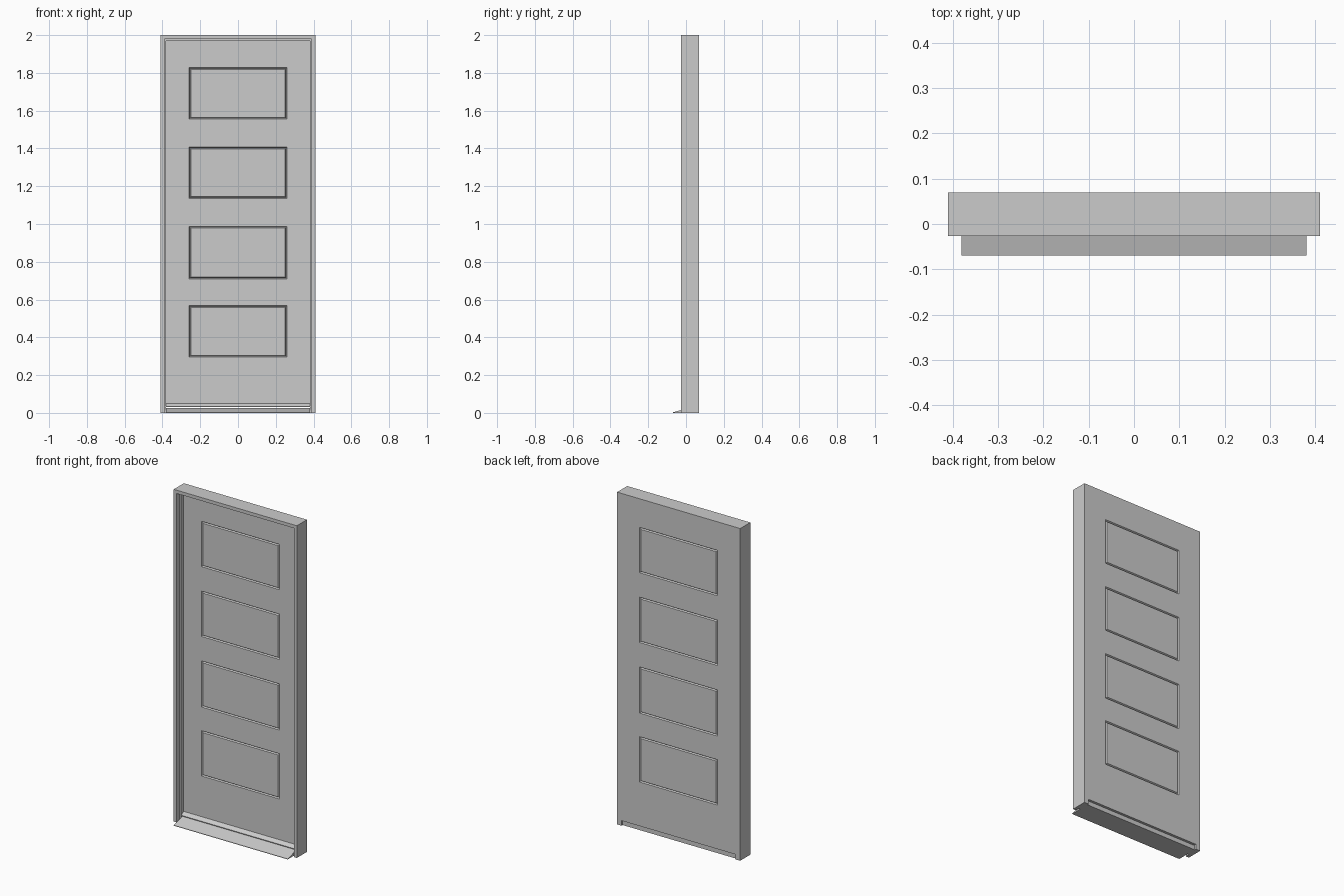
import bpy, bmesh
from mathutils import Vector

if "Cube" in bpy.data.objects:
    bpy.data.objects.remove(bpy.data.objects["Cube"])


def finish(name, bm):
    bmesh.ops.recalc_face_normals(bm, faces=bm.faces)
    me = bpy.data.meshes.new(name)
    bm.to_mesh(me)
    bm.free()
    ob = bpy.data.objects.new(name, me)
    bpy.context.collection.objects.link(ob)
    return ob


def prism(name, points, offset):
    """Extrude a closed 3D polygon along an offset vector."""
    bm = bmesh.new()
    face = bm.faces.new([bm.verts.new(p) for p in points])
    geo = bmesh.ops.extrude_face_region(bm, geom=[face], use_keep_orig=True)
    verts = [g for g in geo["geom"] if isinstance(g, bmesh.types.BMVert)]
    bmesh.ops.translate(bm, verts=verts, vec=Vector(offset))
    return finish(name, bm)


def u_frame(name, inner, top, y0, y1):
    """Two jambs and a head in one arch-shaped extrusion."""
    half = [(0.41, 2), (0.41, 0), (inner, 0), (inner, top)]
    pts = half + [(-x, z) for x, z in reversed(half)]
    return prism(name, [(x, y0, z) for x, z in pts], (0, y1 - y0, 0))


def sill_part(name, profile, half_width):
    pts = [(-half_width, y, z) for y, z in profile]
    return prism(name, pts, (2 * half_width, 0, 0))


# Frame: outer jambs with a narrower rebate behind
u_frame("frame_front", 0.39, 1.98, -0.026, 0.0)
u_frame("frame_rebate", 0.38, 1.97, 0.0, 0.07)

# Sloping threshold and drip strip at the foot of the door
sill_part("threshold", [(-0.07, 0), (-0.07, 0.003), (0.015, 0.026),
                        (0.06, 0.026), (0.06, 0)], 0.38)
sill_part("drip_strip", [(0.004, 0.03), (0.004, 0.034),
                         (0.025, 0.05), (0.025, 0.03)], 0.38)

# Door leaf: four grooved panels on each face
xs = [-0.38, -0.26, 0.26, 0.38]
zs = [0.03, 0.295, 0.568, 0.71, 0.988, 1.135, 1.408, 1.555, 1.828, 1.97]
bm = bmesh.new()
panels = []
for y, flip in ((0.025, False), (0.07, True)):
    grid = [[bm.verts.new((x, y, z)) for x in xs] for z in zs]
    for j in range(len(zs) - 1):
        for i in range(len(xs) - 1):
            quad = [grid[j][i], grid[j][i + 1],
                    grid[j + 1][i + 1], grid[j + 1][i]]
            f = bm.faces.new(quad[::-1] if flip else quad)
            if i == 1 and j % 2 == 1:
                panels.append(f)
# Join the front and back rims
rim = [e for e in bm.edges if e.is_boundary]
bmesh.ops.bridge_loops(bm, edges=rim)
bm.normal_update()
# Groove going down, then back up to the panel field
for depth in (-0.008, 0.008):
    bmesh.ops.inset_individual(bm, faces=panels, thickness=0.007, depth=depth)
    bm.normal_update()
finish("door_leaf", bm)
